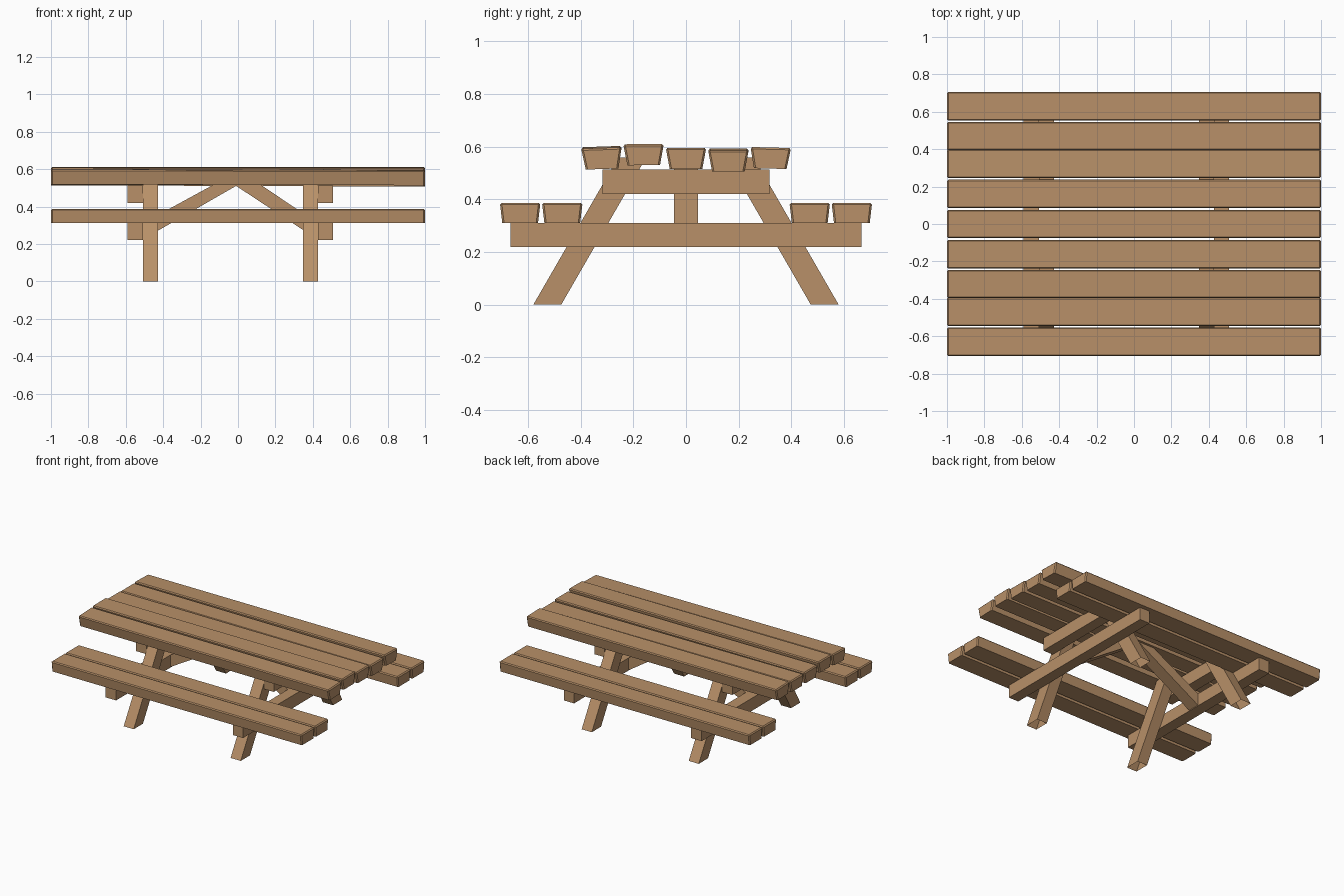
import bpy, bmesh
from math import radians

if "Cube" in bpy.data.objects:
    bpy.data.objects.remove(bpy.data.objects["Cube"])

wood = bpy.data.materials.new("wood")
wood.diffuse_color = (0.48, 0.28, 0.14, 1)
wood.use_nodes = True
wood.node_tree.nodes["Principled BSDF"].inputs["Base Color"].default_value = wood.diffuse_color


def prism(name, profile, axis, lo, hi, bevel=0.0, open_bottom=False):
    """Extrude a 2D profile: (y, z) points along x, or (x, z) points along y."""
    def place(p, t):
        return (t, p[0], p[1]) if axis == 'x' else (p[0], t, p[1])
    bm = bmesh.new()
    a = [bm.verts.new(place(p, lo)) for p in profile]
    b = [bm.verts.new(place(p, hi)) for p in profile]
    bm.faces.new(a)
    bm.faces.new(b[::-1])
    n = len(a)
    for i in range(n):
        j = (i + 1) % n
        bm.faces.new((a[i], b[i], b[j], a[j]))
    bmesh.ops.recalc_face_normals(bm, faces=bm.faces)
    low = min(p[1] for p in profile)
    if bevel:
        edges = [e for e in bm.edges if max(v.co.z for v in e.verts) > low + 1e-5]
        bmesh.ops.bevel(bm, geom=edges, offset=bevel, segments=1, affect='EDGES')
    if open_bottom:
        faces = [f for f in bm.faces if all(v.co.z < low + 1e-5 for v in f.verts)]
        bmesh.ops.delete(bm, geom=faces, context='FACES_ONLY')
    mesh = bpy.data.meshes.new(name)
    bm.to_mesh(mesh)
    bm.free()
    mesh.materials.append(wood)
    obj = bpy.data.objects.new(name, mesh)
    bpy.context.collection.objects.link(obj)
    return obj


def plank(name, y, z, height, taper, roll=0.0, pitch=0.0):
    h = height / 2
    profile = [(-0.077 + taper, -h), (0.077 - taper, -h), (0.077, h), (-0.077, h)]
    obj = prism(name, profile, 'x', -1, 1, bevel=0.007)
    obj.location = (0, y, z + h)
    obj.rotation_euler = (radians(roll), radians(pitch), 0)


# table top: five slightly uneven planks (y, bottom z, roll, pitch)
for y, z, roll, pitch in [(-0.32, 0.518, 2, 0.15), (-0.161, 0.53, 0.5, 0),
                          (0, 0.516, 0, 0), (0.161, 0.51, 0, 0.2),
                          (0.321, 0.517, -1.5, 0)]:
    plank("table_plank", y, z, 0.08, 0.015, roll, pitch)

# benches: two planks each side
for s in (-1, 1):
    for y in (0.47, 0.63):
        plank("seat_plank", s * y, 0.311, 0.076, 0.009)

# trestles: splayed legs with beams on their outer faces
for leg_x, beam_x in [((-0.508, -0.428), (-0.592, -0.508)),
                      ((0.347, 0.428), (0.428, 0.508))]:
    for s in (-1, 1):
        leg = [(s * 0.58, 0), (s * 0.474, 0), (s * 0.151, 0.56), (s * 0.257, 0.56)]
        prism("leg", leg, 'x', *leg_x, open_bottom=True)
    for name, half, z0, z1 in [("seat_beam", 0.667, 0.22, 0.311),
                               ("table_beam", 0.317, 0.42, 0.513)]:
        prism(name, [(-half, z0), (half, z0), (half, z1), (-half, z1)], 'x', *beam_x)

# diagonal braces from the seat beams up to the middle of the top
prism("brace_left", [(-0.508, 0.225), (-0.01, 0.51), (-0.01, 0.52), (-0.125, 0.52),
                     (-0.508, 0.311)], 'y', -0.045, 0.045)
prism("brace_right", [(0.428, 0.222), (-0.01, 0.51), (-0.01, 0.52), (0.115, 0.52),
                      (0.428, 0.311)], 'y', -0.045, 0.045)
